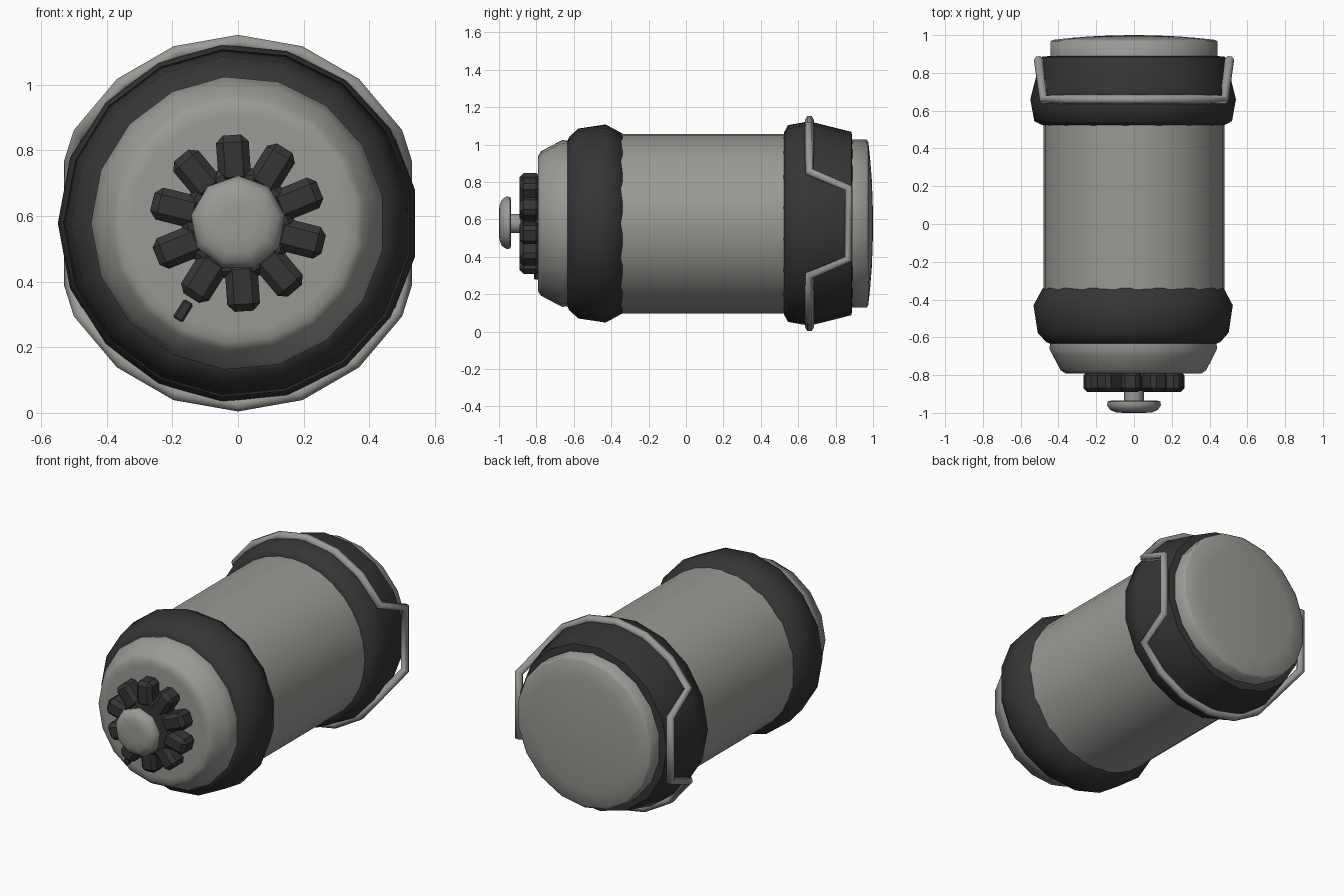
import bpy
import bmesh
from math import sin, cos, pi, radians
from mathutils import Matrix, Vector

default = bpy.data.objects.get("Cube")
if default:
    bpy.data.objects.remove(default, do_unlink=True)

AXIS_Z = 0.578


def material(name, rgb):
    mat = bpy.data.materials.new(name)
    mat.use_nodes = True
    mat.diffuse_color = (*rgb, 1)
    mat.node_tree.nodes["Principled BSDF"].inputs["Base Color"].default_value = (*rgb, 1)
    return mat


GREY = material("warm grey", (0.33, 0.32, 0.30))
DARK = material("charcoal", (0.036, 0.036, 0.036))


def finish(obj, mat, angle=None):
    obj.data.materials.append(mat)
    if angle:
        bpy.ops.object.select_all(action='DESELECT')
        obj.select_set(True)
        bpy.context.view_layer.objects.active = obj
        bpy.ops.object.shade_smooth_by_angle(angle=radians(angle))
    return obj


def add_mesh(name, bm, mat, angle=None):
    bmesh.ops.recalc_face_normals(bm, faces=bm.faces)
    mesh = bpy.data.meshes.new(name)
    bm.to_mesh(mesh)
    bm.free()
    obj = bpy.data.objects.new(name, mesh)
    bpy.context.collection.objects.link(obj)
    return finish(obj, mat, angle)


def lathe(name, profile, sides, mat, angle=40, start=pi):
    """Spin (y, radius) pairs around the long axis and cap both ends."""
    bm = bmesh.new()
    rings = []
    for y, r in profile:
        rings.append([bm.verts.new((r * cos(start + 2 * pi * i / sides), y,
                                    AXIS_Z + r * sin(start + 2 * pi * i / sides)))
                      for i in range(sides)])
    for a, b in zip(rings, rings[1:]):
        for i in range(sides):
            j = (i + 1) % sides
            bm.faces.new((a[i], a[j], b[j], b[i]))
    bm.faces.new(rings[0])
    bm.faces.new(rings[-1])
    return add_mesh(name, bm, mat, angle)


# Main tank and its two collars
lathe("body", [(-0.40, 0.48), (0.60, 0.48)], 32, GREY)
lathe("front_collar", [(-0.635, 0.44), (-0.625, 0.465), (-0.575, 0.51),
                       (-0.43, 0.532), (-0.34, 0.483), (-0.335, 0.47)], 17, DARK, 60)
lathe("rear_collar", [(0.52, 0.47), (0.525, 0.49), (0.545, 0.528), (0.66, 0.549),
                      (0.885, 0.492), (0.89, 0.44)], 17, DARK, 60)

# End caps
lathe("front_cap", [(-0.60, 0.44), (-0.66, 0.448), (-0.70, 0.428), (-0.775, 0.388),
                    (-0.79, 0.365), (-0.792, 0.33)], 17, GREY, 70)
lathe("rear_cap", [(0.86, 0.45), (0.965, 0.45), (0.975, 0.435), (0.985, 0.34),
                   (0.993, 0.24), (0.998, 0.12), (1.0, 0.02)], 18, GREY, 70, pi / 2)


# Boxes placed radially on the front face
def radial_block(name, size, radius, y, degrees, bevel):
    bm = bmesh.new()
    bmesh.ops.create_cube(bm, size=1)
    place = (Matrix.Translation((0, y, AXIS_Z)) @ Matrix.Rotation(-radians(degrees), 4, 'Y')
             @ Matrix.Translation((radius, 0, 0)) @ Matrix.Diagonal((*size, 1)))
    bm.transform(place)
    obj = add_mesh(name, bm, DARK)
    mod = obj.modifiers.new("chamfer", 'BEVEL')
    mod.width = bevel
    mod.segments = 1
    return obj


# Toothed dial with its pointer mark
lathe("dial_hub", [(-0.77, 0.175), (-0.865, 0.175), (-0.885, 0.155)], 10, DARK, 30)
for i in range(10):
    radial_block(f"dial_tooth_{i + 1}", (0.15, 0.11, 0.10), 0.194, -0.835, 94 + 36 * i, 0.022)
radial_block("dial_pointer", (0.065, 0.03, 0.033), 0.315, -0.798, 238, 0.006)

# Push button on a stem
lathe("button_stem", [(-0.86, 0.053), (-0.95, 0.053)], 10, GREY)
lathe("push_button", [(-0.935, 0.125), (-0.94, 0.142), (-0.96, 0.145), (-0.985, 0.127),
                      (-0.998, 0.095), (-1.0, 0.05)], 9, GREY, 60, pi / 2)

# Bent wire handle: two arcs joined by rearward bends on each side
path = []
for side in (1, -1):
    for k in range(7):
        a = radians(30 + 20 * k) + (0 if side > 0 else pi)
        path.append(Vector((0.552 * cos(a), 0.66, AXIS_Z + 0.552 * sin(a))))
    for dz in (1, -1):
        path.append(Vector((-side * 0.505, 0.87, AXIS_Z + side * dz * 0.19)))

curve = bpy.data.curves.new("wire_handle", 'CURVE')
curve.dimensions = '3D'
curve.bevel_depth = 0.025
curve.bevel_resolution = 1
spline = curve.splines.new('POLY')
spline.points.add(len(path) - 1)
for point, co in zip(spline.points, path):
    point.co = (*co, 1)
spline.use_cyclic_u = True
spline.use_smooth = True
handle = bpy.data.objects.new("wire_handle", curve)
bpy.context.collection.objects.link(handle)
handle.data.materials.append(GREY)
